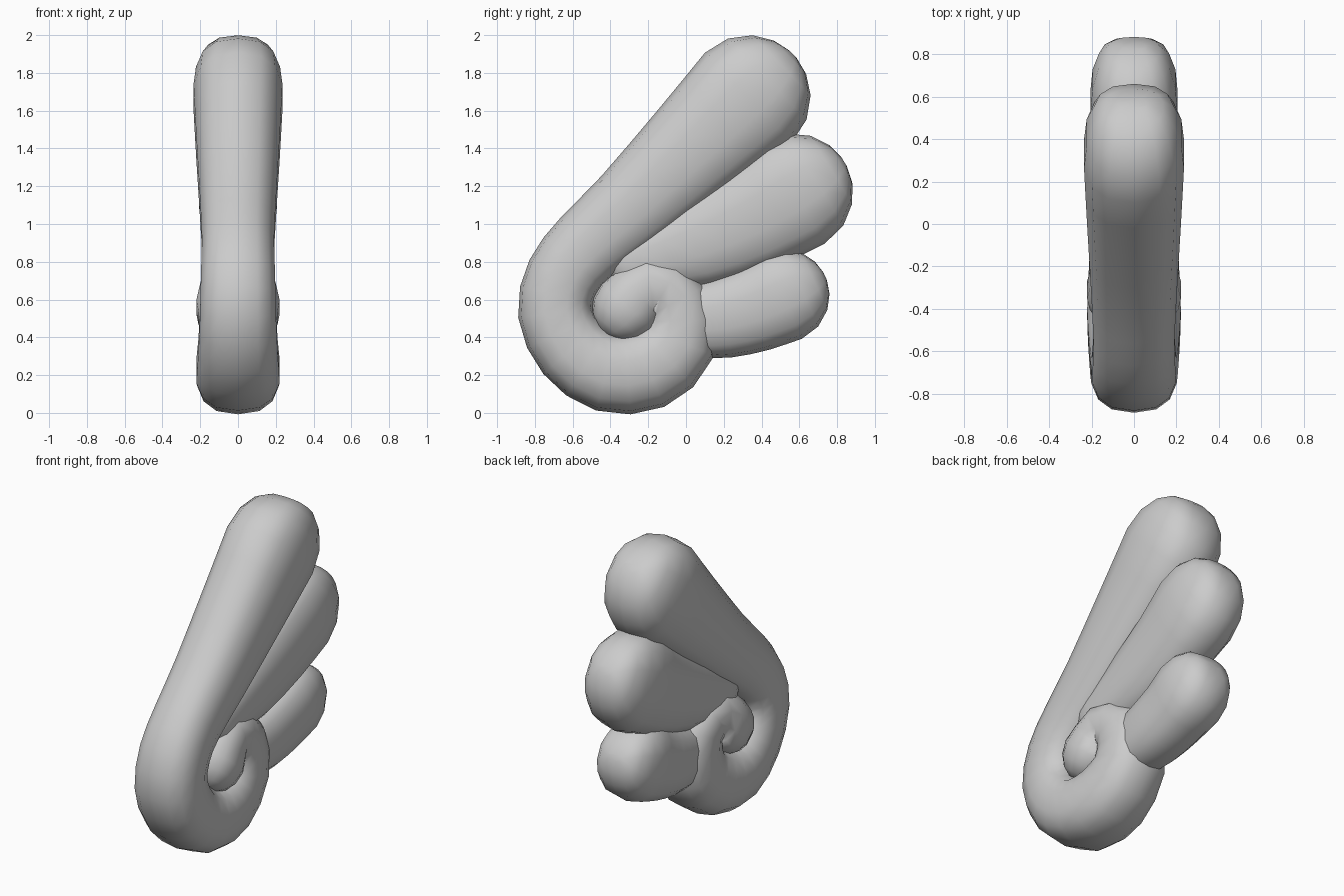
import bpy, bmesh, math
from mathutils import Vector

if "Cube" in bpy.data.objects:
    bpy.data.objects.remove(bpy.data.objects["Cube"])

SIDES = 14


def catmull(keys, steps):
    """Smoothly resample (y, z, radius, half thickness) keys."""
    k = [Vector(p) for p in keys]
    k = [2 * k[0] - k[1]] + k + [2 * k[-1] - k[-2]]
    out = []
    for i in range(1, len(k) - 2):
        a, b, c, d = k[i - 1:i + 3]
        for s in range(steps):
            t = s / steps
            out.append(0.5 * (2 * b + (c - a) * t + (2 * a - 5 * b + 4 * c - d) * t * t
                              + (3 * b - a - 3 * c + d) * t ** 3))
    return out + [k[-2]]


def spow(v, e):
    return math.copysign(abs(v) ** e, v)


def feather(name, keys, steps=2):
    """Sweep a rounded section along a path in the side plane, with domed ends."""
    pts = catmull(keys, steps)
    rings = []
    n = len(pts)
    for i, p in enumerate(pts):
        d = pts[min(i + 1, n - 1)] - pts[max(i - 1, 0)]
        t = Vector((0, d[0], d[1])).normalized()
        rings.append((Vector((0, p[0], p[1])), t, p[2], p[3]))

    def dome(ring, sign):
        c, t, r, h = ring
        return [(c + t * sign * r * math.sin(a), t, r * math.cos(a), h * math.cos(a) ** 0.55)
                for a in map(math.radians, (25, 48, 68, 85))]

    rings = dome(rings[0], -1)[::-1] + rings + dome(rings[-1], 1)
    bm = bmesh.new()
    loops = []
    for c, t, r, h in rings:
        side = Vector((0, -t.z, t.y))
        loop = []
        for j in range(SIDES):
            a = 2 * math.pi * j / SIDES
            loop.append(bm.verts.new(c + side * r * spow(math.cos(a), 0.8)
                                     + Vector((h * spow(math.sin(a), 0.8), 0, 0))))
        loops.append(loop)
    for la, lb in zip(loops, loops[1:]):
        for j in range(SIDES):
            k = (j + 1) % SIDES
            bm.faces.new((la[j], la[k], lb[k], lb[j]))
    bm.faces.new(loops[0][::-1])
    bm.faces.new(loops[-1])
    bmesh.ops.recalc_face_normals(bm, faces=bm.faces)
    for f in bm.faces:
        f.smooth = True
    me = bpy.data.meshes.new(name)
    bm.to_mesh(me)
    bm.free()
    ob = bpy.data.objects.new(name, me)
    bpy.context.collection.objects.link(ob)


# Long upper feather that curls into the spiral shoulder
feather("upper_feather_with_curl", [
    (-0.31, 0.56, 0.19, 0.225), (-0.19, 0.67, 0.17, 0.195), (-0.05, 0.59, 0.175, 0.185),
    (-0.04, 0.38, 0.205, 0.195), (-0.20, 0.235, 0.22, 0.215), (-0.42, 0.22, 0.215, 0.225),
    (-0.60, 0.34, 0.205, 0.215), (-0.69, 0.53, 0.20, 0.205), (-0.65, 0.72, 0.20, 0.20),
    (-0.52, 0.88, 0.21, 0.195), (-0.29, 1.08, 0.235, 0.205), (0.05, 1.40, 0.285, 0.225),
    (0.33, 1.67, 0.33, 0.24)])

# Middle feather, its wide root tucked behind the curl
feather("middle_feather", [
    (-0.25, 0.80, 0.17, 0.15), (0.05, 0.90, 0.25, 0.17), (0.34, 1.03, 0.29, 0.19),
    (0.57, 1.165, 0.315, 0.21)])

# Short lower feather
feather("lower_feather", [
    (0.05, 0.49, 0.20, 0.15), (0.20, 0.51, 0.22, 0.17), (0.36, 0.555, 0.235, 0.18),
    (0.51, 0.62, 0.25, 0.195)])
